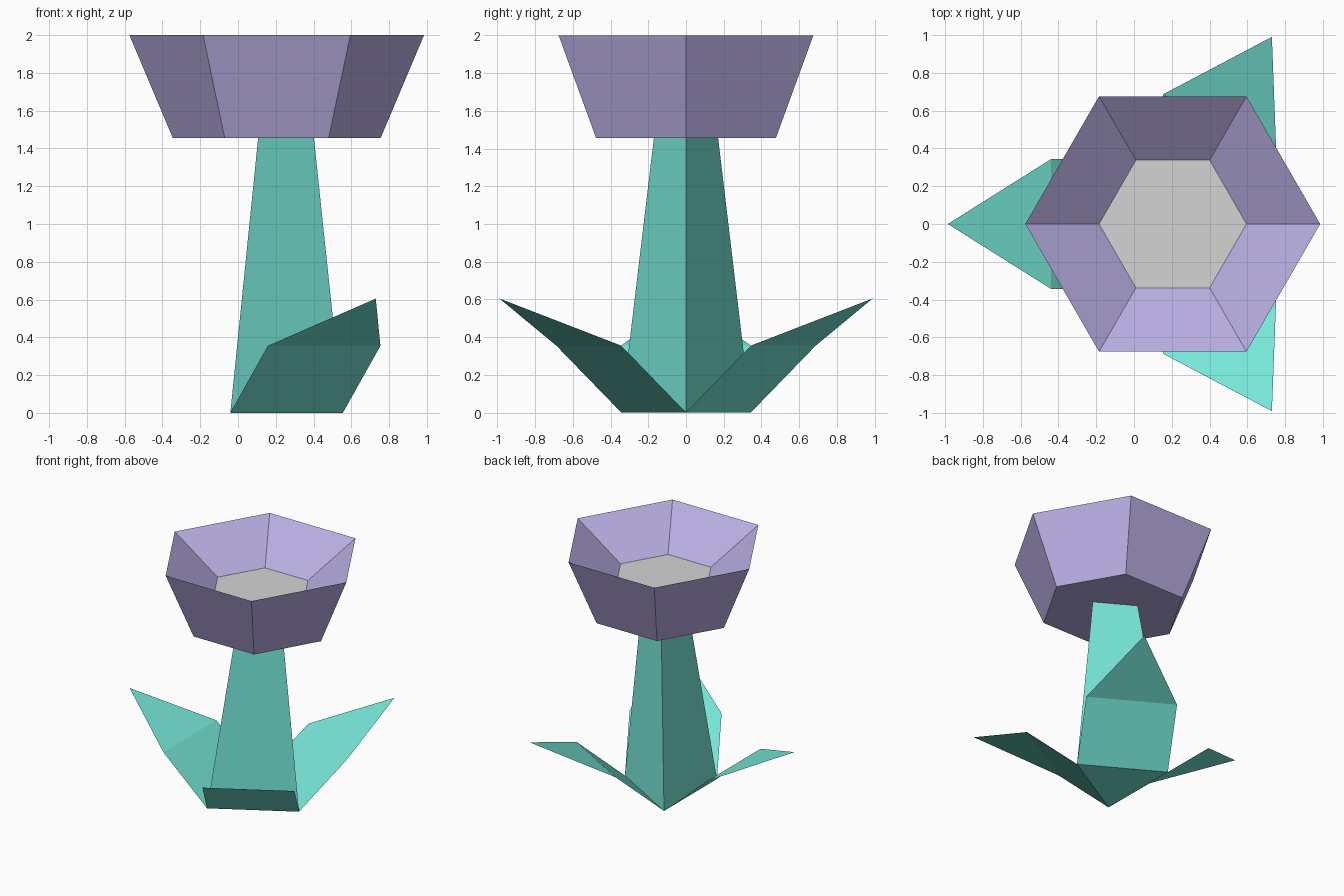
import bpy, bmesh
from math import cos, sin, pi

if "Cube" in bpy.data.objects:
    bpy.data.objects.remove(bpy.data.objects["Cube"])


def srgb(r, g, b):
    return tuple((c / 255 / 12.92) if c < 11 else ((c / 255 + 0.055) / 1.055) ** 2.4
                 for c in (r, g, b)) + (1.0,)


def material(name, rgb):
    m = bpy.data.materials.new(name)
    m.diffuse_color = srgb(*rgb)
    m.use_nodes = True
    m.node_tree.nodes["Principled BSDF"].inputs["Base Color"].default_value = m.diffuse_color
    return m


TEAL = material("teal", (118, 230, 215))
PURPLE = material("lilac", (185, 174, 226))
GREY = material("light_grey", (212, 212, 212))


def finish(name, bm, *mats):
    me = bpy.data.meshes.new(name)
    bm.to_mesh(me)
    bm.free()
    for m in mats:
        me.materials.append(m)
    ob = bpy.data.objects.new(name, me)
    bpy.context.collection.objects.link(ob)
    return ob


def loft(bm, rings, n):
    """Stack n-sided rings (centre x, radius, z), capped at both ends; returns the last cap."""
    loops = [[bm.verts.new((cx + r * cos(2 * pi * i / n), r * sin(2 * pi * i / n), z))
              for i in range(n)] for cx, r, z in rings]
    for a, b in zip(loops, loops[1:]):
        for i in range(n):
            j = (i + 1) % n
            bm.faces.new((a[i], a[j], b[j], b[i]))
    bm.faces.new(loops[0][::-1])
    return bm.faces.new(loops[-1])


BASE_X, HEAD_X = 0.158, 0.205

# Flower cup: outer wall, sharp rim, inner wall, grey floor
bm = bmesh.new()
floor = loft(bm, [(HEAD_X, 0.55, 1.455), (HEAD_X, 0.78, 2.0), (HEAD_X, 0.39, 1.73)], 6)
floor.material_index = 1
finish("flower_cup", bm, PURPLE, GREY)

# Three-sided tapering stem
bm = bmesh.new()
loft(bm, [(BASE_X, 0.397, 0.0), (HEAD_X, 0.197, 1.455)], 3)
finish("stem", bm, TEAL)

# Three thin folded leaves, one from each bottom edge of the stem
LEAF = [(0.198, -0.344, 0), (0.198, 0.344, 0), (0.596, 0.344, 0.355),
        (0.596, -0.344, 0.355), (1.143, 0, 0.605)]
for k, a in enumerate((pi / 3, pi, -pi / 3)):
    bm = bmesh.new()
    v = [bm.verts.new((BASE_X + d * cos(a) - w * sin(a), d * sin(a) + w * cos(a), z))
         for d, w, z in LEAF]
    bm.faces.new((v[0], v[1], v[2], v[3])[::-1]).normal_flip()
    bm.faces.new((v[3], v[2], v[4])[::-1]).normal_flip()
    bm.normal_update()
    for f in bm.faces:
        if f.normal.z < 0:
            f.normal_flip()
    finish(f"leaf_{k + 1}", bm, TEAL)
